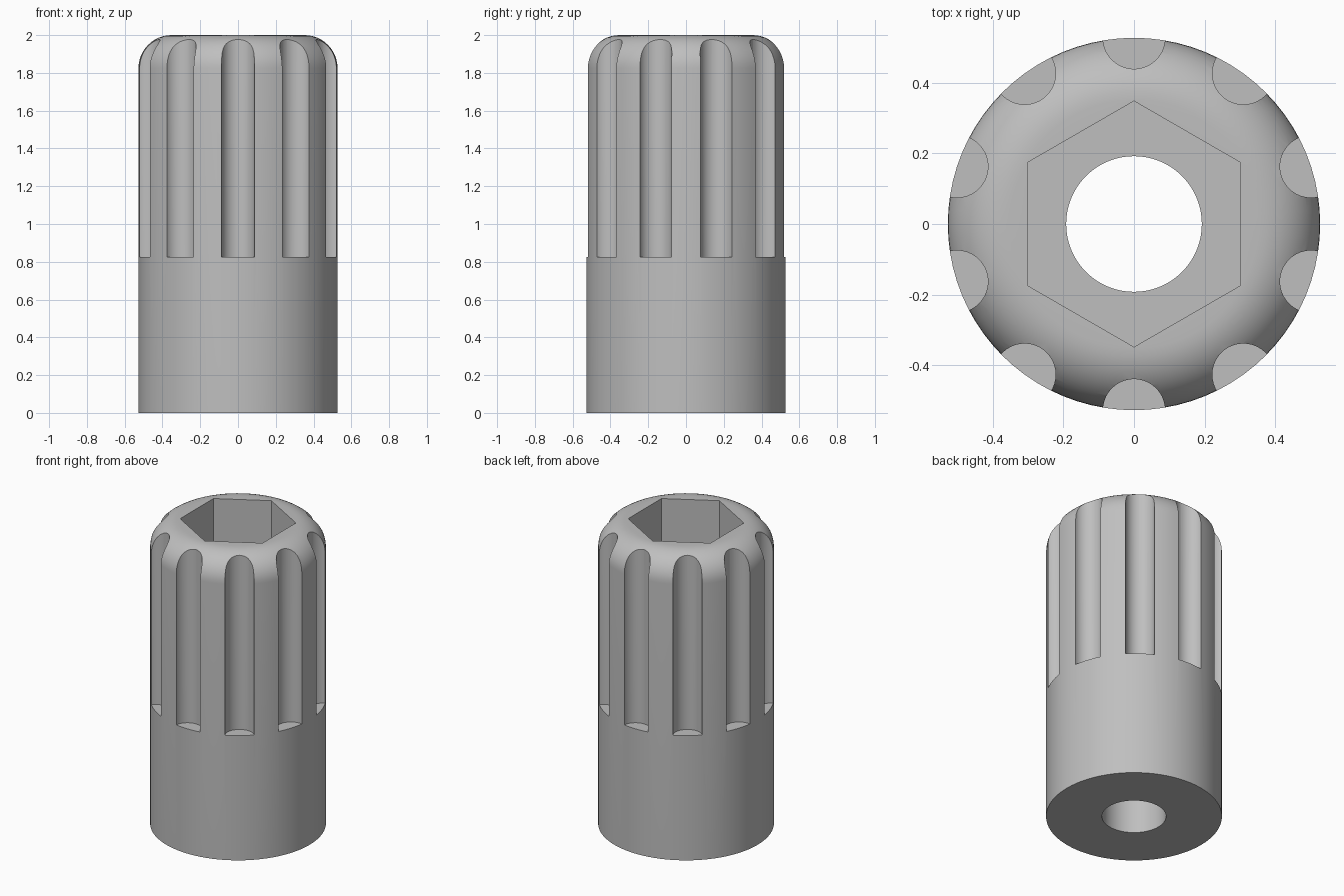
import bpy
import bmesh
from math import sin, cos, pi, radians
from mathutils import Matrix, Vector

if "Cube" in bpy.data.objects:
    bpy.data.objects.remove(bpy.data.objects["Cube"], do_unlink=True)

RADIUS, HEIGHT, FILLET = 0.527, 2.0, 0.175
BORE, HEX_RADIUS, HEX_FLOOR = 0.192, 0.348, 0.83
FLUTES, FLUTE_RADIUS, FLUTE_FLOOR = 10, 0.088, 0.825
SEGMENTS = 80

grey = bpy.data.materials.new("steel grey")
grey.use_nodes = True
colour = (0.52, 0.52, 0.52, 1)
grey.diffuse_color = colour
grey.node_tree.nodes["Principled BSDF"].inputs["Base Color"].default_value = colour


def make_object(name, bm):
    bmesh.ops.recalc_face_normals(bm, faces=bm.faces)
    mesh = bpy.data.meshes.new(name)
    bm.to_mesh(mesh)
    bm.free()
    obj = bpy.data.objects.new(name, mesh)
    bpy.context.collection.objects.link(obj)
    return obj


def add_prism(bm, sides, radius, bottom, top, centre=(0, 0), turn=0):
    place = Matrix.Translation((*centre, (bottom + top) / 2)) @ Matrix.Rotation(turn, 4, 'Z')
    bmesh.ops.create_cone(bm, cap_ends=True, segments=sides, radius1=radius,
                          radius2=radius, depth=top - bottom, matrix=place)


# Body: revolved closed profile with a rounded shoulder and a through bore
profile = [(BORE, 0), (RADIUS, 0)]
for i in range(13):
    a = i / 12 * pi / 2
    profile.append((RADIUS - FILLET + FILLET * cos(a), HEIGHT - FILLET + FILLET * sin(a)))
profile.append((BORE, HEIGHT))
bm = bmesh.new()
verts = [bm.verts.new((r, 0, z)) for r, z in profile]
edges = [bm.edges.new((v, verts[(i + 1) % len(verts)])) for i, v in enumerate(verts)]
bmesh.ops.spin(bm, geom=verts + edges, cent=(0, 0, 0), axis=(0, 0, 1),
               angle=2 * pi, steps=SEGMENTS)
bmesh.ops.remove_doubles(bm, verts=bm.verts, dist=0.0001)
body = make_object("socket_body", bm)

# Hexagonal socket cutter, with corners towards front and back
bm = bmesh.new()
add_prism(bm, 6, HEX_RADIUS, HEX_FLOOR, HEIGHT + 0.2)
corner = max(bm.verts, key=lambda v: v.co.y).co
if abs(corner.x) > 0.01:
    bmesh.ops.rotate(bm, verts=bm.verts, matrix=Matrix.Rotation(radians(30), 3, 'Z'))
hex_cutter = make_object("hex_cutter", bm)

# Grip flute cutters around the rim
bm = bmesh.new()
for i in range(FLUTES):
    a = pi / 2 + i * 2 * pi / FLUTES
    add_prism(bm, 40, FLUTE_RADIUS, FLUTE_FLOOR, HEIGHT + 0.2,
              (RADIUS * cos(a), RADIUS * sin(a)), a)
flute_cutter = make_object("flute_cutter", bm)

# Cut the socket and flutes, then bake the result
for cutter in (hex_cutter, flute_cutter):
    cutter.hide_render = True
    cut = body.modifiers.new(cutter.name, 'BOOLEAN')
    cut.operation = 'DIFFERENCE'
    cut.solver = 'EXACT'
    cut.object = cutter
graph = bpy.context.evaluated_depsgraph_get()
body_mesh = bpy.data.meshes.new_from_object(body.evaluated_get(graph))
body.modifiers.clear()
body.data = body_mesh
body_mesh.materials.clear()
body_mesh.materials.append(grey)
for cutter in (hex_cutter, flute_cutter):
    bpy.data.objects.remove(cutter, do_unlink=True)

# Smooth curved faces, keep the cut edges crisp
bpy.ops.object.select_all(action='DESELECT')
body.select_set(True)
bpy.context.view_layer.objects.active = body
bpy.ops.object.shade_smooth_by_angle(angle=radians(25))
